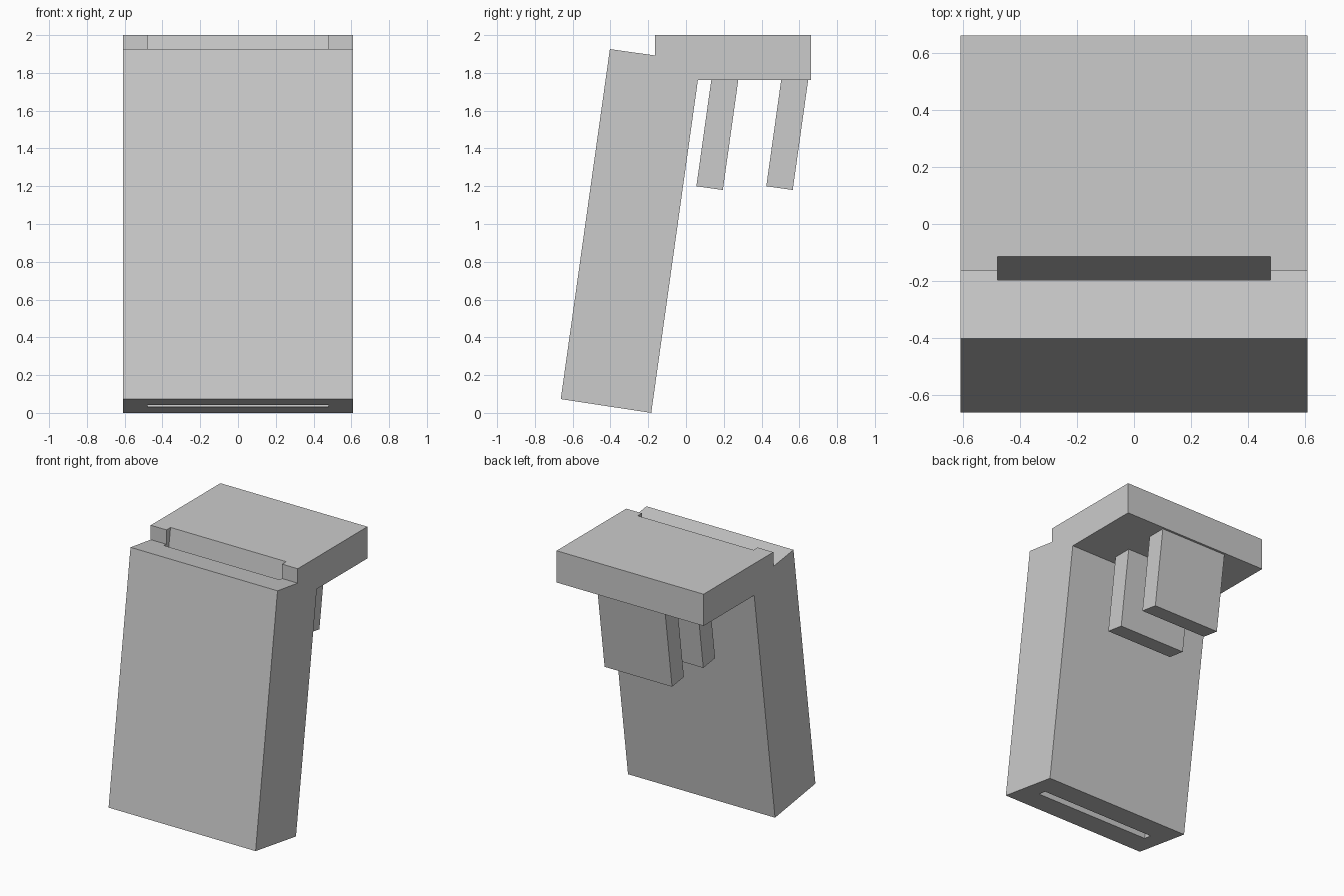
import bpy
import bmesh

cube = bpy.data.objects.get("Cube")
if cube:
    bpy.data.objects.remove(cube, do_unlink=True)

# Single matte grey
grey = bpy.data.materials.new("plain_grey")
grey.use_nodes = True
colour = (0.6, 0.6, 0.6, 1)
grey.diffuse_color = colour
grey.node_tree.nodes["Principled BSDF"].inputs["Base Color"].default_value = colour


def extrude_profile(name, profile, half_width):
    """Extrude a (y, z) side profile symmetrically along x."""
    bm = bmesh.new()
    face = bm.faces.new([bm.verts.new((-half_width, y, z)) for y, z in profile])
    new = bmesh.ops.extrude_face_region(bm, geom=[face])["geom"]
    verts = [v for v in new if isinstance(v, bmesh.types.BMVert)]
    bmesh.ops.translate(bm, verts=verts, vec=(2 * half_width, 0, 0))
    bmesh.ops.recalc_face_normals(bm, faces=bm.faces)
    mesh = bpy.data.meshes.new(name)
    bm.to_mesh(mesh)
    bm.free()
    mesh.materials.append(grey)
    obj = bpy.data.objects.new(name, mesh)
    bpy.context.collection.objects.link(obj)
    return obj


# Leaning body with the overhanging top ledge
body = extrude_profile("body_and_ledge", [
    (-0.663, 0.073), (-0.403, 1.926), (-0.163, 1.892), (-0.163, 2.0),
    (0.663, 2.0), (0.663, 1.762), (0.063, 1.762), (-0.184, 0.0)], 0.61)

# Thin slot running along the lean, from the base up through the ledge front
LEAN = 0.1403


def slot_line(offset, z):
    return (-0.424 + offset + LEAN * (z - 0.037), z)


slot = extrude_profile("slot_cutter", [
    slot_line(-0.034, -0.2), slot_line(-0.034, 2.2),
    slot_line(0.034, 2.2), slot_line(0.034, -0.2)], 0.48)
slot.hide_render = True
slot.hide_viewport = True
slot.display_type = 'WIRE'
cut = body.modifiers.new("slot", 'BOOLEAN')
cut.operation = 'DIFFERENCE'
cut.solver = 'EXACT'
cut.object = slot

# Two leaning prongs hanging below the ledge
for name, y in (("front_prong", 0.055), ("rear_prong", 0.425)):
    extrude_profile(name, [
        (y, 1.2), (y + LEAN * 0.562, 1.762),
        (y + 0.14 + LEAN * 0.582, 1.762), (y + 0.14, 1.18)], 0.28)
